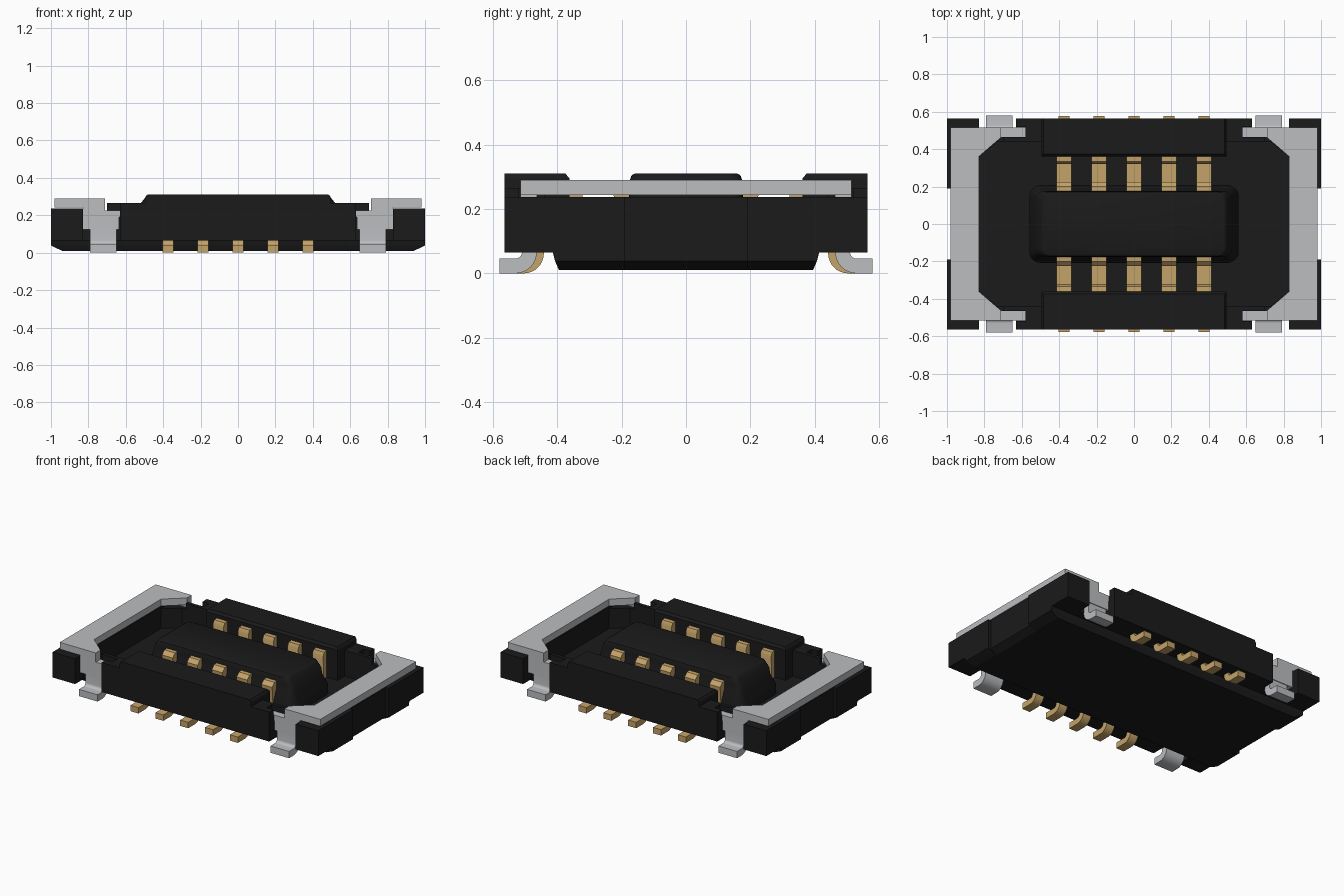
import bpy, bmesh, math

if "Cube" in bpy.data.objects:
    bpy.data.objects.remove(bpy.data.objects["Cube"])


def material(name, rgb):
    m = bpy.data.materials.new(name)
    m.diffuse_color = (*rgb, 1)
    m.use_nodes = True
    m.node_tree.nodes["Principled BSDF"].inputs["Base Color"].default_value = m.diffuse_color
    return m


BLACK = material("black plastic", (0.0105, 0.0105, 0.0105))
GOLD = material("gold contact", (0.55, 0.365, 0.14))
STEEL = material("grey metal", (0.50, 0.51, 0.53))


def loft(name, rings, mat, smooth=False):
    """Skin equal-length rings of 3D points and cap both ends."""
    bm = bmesh.new()
    loops = [[bm.verts.new(p) for p in r] for r in rings]
    n = len(loops[0])
    for a, b in zip(loops, loops[1:]):
        for i in range(n):
            j = (i + 1) % n
            bm.faces.new((a[i], a[j], b[j], b[i]))
    bm.faces.new(loops[0])
    bm.faces.new(loops[-1])
    bmesh.ops.recalc_face_normals(bm, faces=bm.faces)
    me = bpy.data.meshes.new(name)
    bm.to_mesh(me)
    bm.free()
    me.materials.append(mat)
    if smooth:
        me.shade_smooth()
        me.set_sharp_from_angle(angle=math.radians(35))
    ob = bpy.data.objects.new(name, me)
    bpy.context.collection.objects.link(ob)
    return ob


def prism(name, outline, z0, z1, mat):
    return loft(name, [[(x, y, z) for x, y in outline] for z in (z0, z1)], mat)


def strip(name, profile, x, width, sy, mat):
    """Extrude a (y, z) profile along x."""
    return loft(name, [[(x + d, sy * y, z) for y, z in profile]
                       for d in (-width / 2, width / 2)], mat, True)


def box(name, x0, x1, y0, y1, z0, z1, mat, sx=1, sy=1):
    pts = [(x0, y0), (x1, y0), (x1, y1), (x0, y1)]
    return prism(name, [(sx * x, sy * y) for x, y in pts], z0, z1, mat)


def mirror_y(half):
    """Close a half outline listed with y > 0 by mirroring it across y = 0."""
    return half + [(x, -y) for x, y in reversed(half)]


def rounded(hx, hy, r, z):
    pts = []
    for cx, cy, a0 in ((1, 1, 0), (-1, 1, 90), (-1, -1, 180), (1, -1, 270)):
        for k in range(6):
            a = math.radians(a0 + 18 * k)
            pts.append((cx * (hx - r) + r * math.cos(a),
                        cy * (hy - r) + r * math.sin(a), z))
    return pts


def foot_profile(inner, tip, t, bend, top):
    """J-shaped lead: a vertical sheet that bends outward into a flat foot."""
    pts = [(inner, top)]
    cy = inner + bend
    for k in range(9):
        a = math.radians(180 + 90 * k / 8)
        pts.append((cy + bend * math.cos(a), bend + bend * math.sin(a)))
    pts += [(tip, 0), (tip, t)]
    r = bend - t
    for k in range(7):
        a = math.radians(270 - 90 * k / 6)
        pts.append((cy + r * math.cos(a), bend + r * math.sin(a)))
    pts.append((inner + t, top))
    return pts


# Tapered base and pocket floor
def base_ring(xe, xm, y, z):
    q = [(xe, y), (xe, 0.19), (xm, 0.19), (xm, -0.19), (xe, -0.19), (xe, -y)]
    return [(a, b, z) for a, b in q] + [(-a, -b, z) for a, b in q]


loft("base", [base_ring(0.94, 0.935, 0.395, 0.01), base_ring(1, 0.98, 0.407, 0.038),
              base_ring(1, 0.98, 0.415, 0.07)], BLACK)
box("pocket_floor", -0.85, 0.85, -0.45, 0.45, 0.065, 0.09, BLACK)

# Central island with rounded edges
loft("island", [rounded(0.56, 0.208, 0.06, 0.085), rounded(0.56, 0.208, 0.06, 0.15),
                rounded(0.528, 0.178, 0.04, 0.22), rounded(0.522, 0.176, 0.04, 0.262),
                rounded(0.498, 0.174, 0.04, 0.292), rounded(0.492, 0.170, 0.04, 0.304),
                rounded(0.482, 0.16, 0.035, 0.31)],
     BLACK, True)

for sx, side in ((-1, "left"), (1, "right")):
    # C-shaped end wall with the leg notches and chamfered pocket corners
    half = [(0.48, 0.44), (0.48, 0.565), (0.63, 0.565), (0.63, 0.468), (0.83, 0.468),
            (0.83, 0.565), (1, 0.565), (1, 0.19), (0.98, 0.19)]
    inner = [(0.83, 0.36), (0.73, 0.44)]
    outline = mirror_y(half) + [(x, -y) for x, y in reversed(inner)] + inner
    prism(side + "_end_wall", [(sx * x, y) for x, y in outline], 0.065, 0.225, BLACK)
    # Raised rim of the end wall
    for sy, row in ((-1, "front"), (1, "back")):
        box(f"{side}_{row}_corner", 0.83, 1, 0.19, 0.565, 0.22, 0.237, BLACK, sx, sy)
    box(side + "_end_rim", 0.83, 0.98, -0.195, 0.195, 0.22, 0.237, BLACK, sx)

    # U-shaped metal cover plate
    u = mirror_y([(0.83, 0.36), (0.72, 0.455), (0.71, 0.465), (0.71, 0.515), (0.98, 0.515)])
    prism(side + "_cover_plate", [(sx * x, y) for x, y in u], 0.243, 0.29, STEEL)

    for sy, row in ((-1, "front"), (1, "back")):
        tag = f"{side}_{row}"
        # Shoulder beside the long wall, stepped around the metal arm
        sh = [(0.48, 0.44), (0.70, 0.44), (0.70, 0.464), (0.58, 0.464), (0.58, 0.52),
              (0.63, 0.52), (0.63, 0.565), (0.48, 0.565)]
        prism(tag + "_shoulder", [(sx * x, sy * y) for x, y in sh], 0.22, 0.265, BLACK)
        # Metal arm, bracket and solder leg
        box(tag + "_bracket", 0.71, 0.828, 0.464, 0.515, 0.125, 0.246, STEEL, sx, sy)
        box(tag + "_bracket_inner", 0.635, 0.71, 0.466, 0.515, 0.125, 0.227, STEEL, sx, sy)
        box(tag + "_arm", 0.58, 0.71, 0.466, 0.515, 0.19, 0.227, STEEL, sx, sy)
        strip(tag + "_leg", foot_profile(0.464, 0.58, 0.046, 0.066, 0.13),
              sx * 0.72, 0.14, sy, STEEL)

# Long side walls and contact rows
contact = [(0.172, 0.08), (0.172, 0.272), (0.20, 0.27), (0.225, 0.245), (0.215, 0.115),
           (0.33, 0.115), (0.322, 0.245), (0.335, 0.27), (0.37, 0.272), (0.37, 0.08)]
for sy, row in ((-1, "front"), (1, "back")):
    rings = []
    for hx, y0, z in ((0.495, 0.362, 0.065), (0.495, 0.362, 0.295), (0.485, 0.375, 0.31)):
        rings.append([(-hx, sy * y0, z), (hx, sy * y0, z),
                      (hx, sy * 0.565, z), (-hx, sy * 0.565, z)])
    loft(row + "_wall", rings, BLACK)
    for i in range(5):
        x = (i - 2) * 0.187
        strip(f"{row}_contact_{i + 1}", contact, x, 0.08, sy, GOLD)
        strip(f"{row}_contact_foot_{i + 1}", foot_profile(0.442, 0.578, 0.04, 0.062, 0.08),
              x, 0.06, sy, GOLD)
